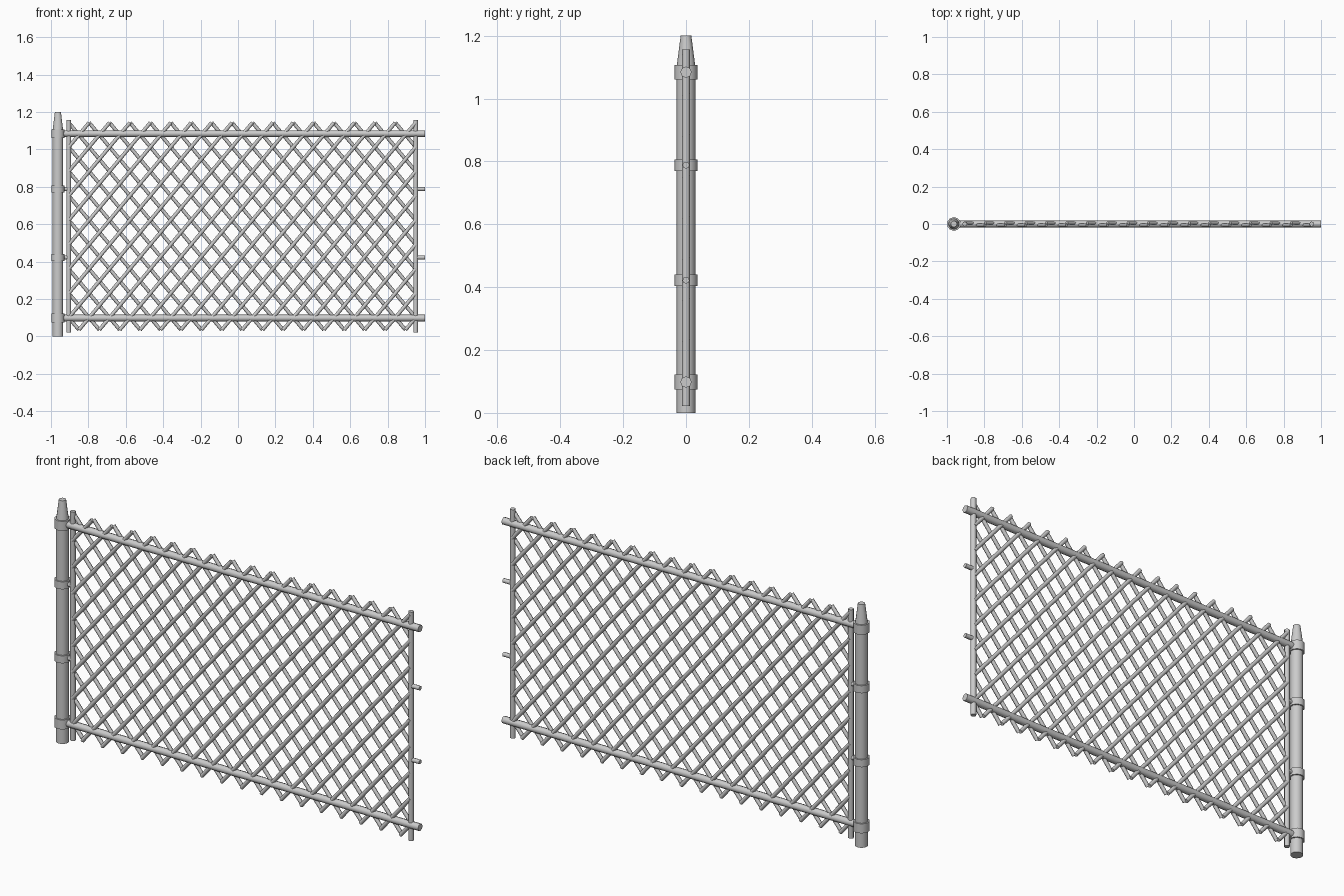
import bpy, bmesh
from mathutils import Vector, Matrix

if "Cube" in bpy.data.objects:
    bpy.data.objects.remove(bpy.data.objects["Cube"])


def add_tube(bm, a, b, r1, r2=None, sides=8):
    a, b = Vector(a), Vector(b)
    d = b - a
    rot = d.to_track_quat('Z', 'Y').to_matrix().to_4x4()
    bmesh.ops.create_cone(bm, cap_ends=True, segments=sides, radius1=r1,
                          radius2=r1 if r2 is None else r2, depth=d.length,
                          matrix=Matrix.Translation((a + b) / 2) @ rot)


def make(name, tubes):
    bm = bmesh.new()
    for t in tubes:
        add_tube(bm, *t)
    me = bpy.data.meshes.new(name)
    bm.to_mesh(me)
    bm.free()
    ob = bpy.data.objects.new(name, me)
    bpy.context.collection.objects.link(ob)
    bpy.context.view_layer.objects.active = ob
    bpy.ops.object.select_all(action='DESELECT')
    ob.select_set(True)
    bpy.ops.object.shade_smooth_by_angle(angle=1.1)
    return ob


PX = -0.963               # post centre
XL, XR = -0.905, 0.95     # mesh side edges
ZB, ZT = 0.035, 1.143     # mesh bottom and top

# Post with tapered cap
make("post", [((PX, 0, 0), (PX, 0, 1.105), 0.03, 0.03, 10)])
make("post_cap", [((PX, 0, 1.10), (PX, 0, 1.2), 0.03, 0.017, 10)])

# Clamp bands round the post
for i, (z0, z1) in enumerate([(0.075, 0.122), (0.403, 0.44), (0.77, 0.807), (1.06, 1.107)]):
    make(f"post_band_{i}", [((PX, 0, z0), (PX, 0, z1), 0.037, 0.037, 10)])

# Horizontal rails
for name, z in (("bottom_rail", 0.098), ("top_rail", 1.084)):
    make(name, [((PX, 0, z), (1.0, 0, z), 0.018, 0.018, 8)])

# Vertical tension bars
for name, x in (("left_bar", XL), ("right_bar", XR)):
    make(name, [((x, 0, 0.022), (x, 0, 1.157), 0.013, 0.013, 8)])

# Short ties from the bars to the posts
for i, z in enumerate((0.422, 0.788)):
    make(f"left_tie_{i}", [((PX, 0, z), (XL, 0, z), 0.011, 0.011, 8)])
    make(f"right_tie_{i}", [((XR, 0, z), (1.0, 0, z), 0.011, 0.011, 8)])

# Diagonal wire lattice: 17 cells wide, 8.5 cells high, clipped at the bars
NX, NZ = 17, 8.5
for side in (1, -1):
    wires = []
    y = 0.005 * side
    for k in range(-8, NX):
        t0, t1 = max(0, -k), min(NZ, NX - k)
        ends = []
        for t in (t0, t1):
            u = (k + t) / NX
            if side < 0:
                u = 1 - u
            ends.append((XL + u * (XR - XL), y, ZT - t / NZ * (ZT - ZB)))
        wires.append((ends[0], ends[1], 0.0098, 0.0098, 6))
    make("wires_falling" if side > 0 else "wires_rising", wires)
